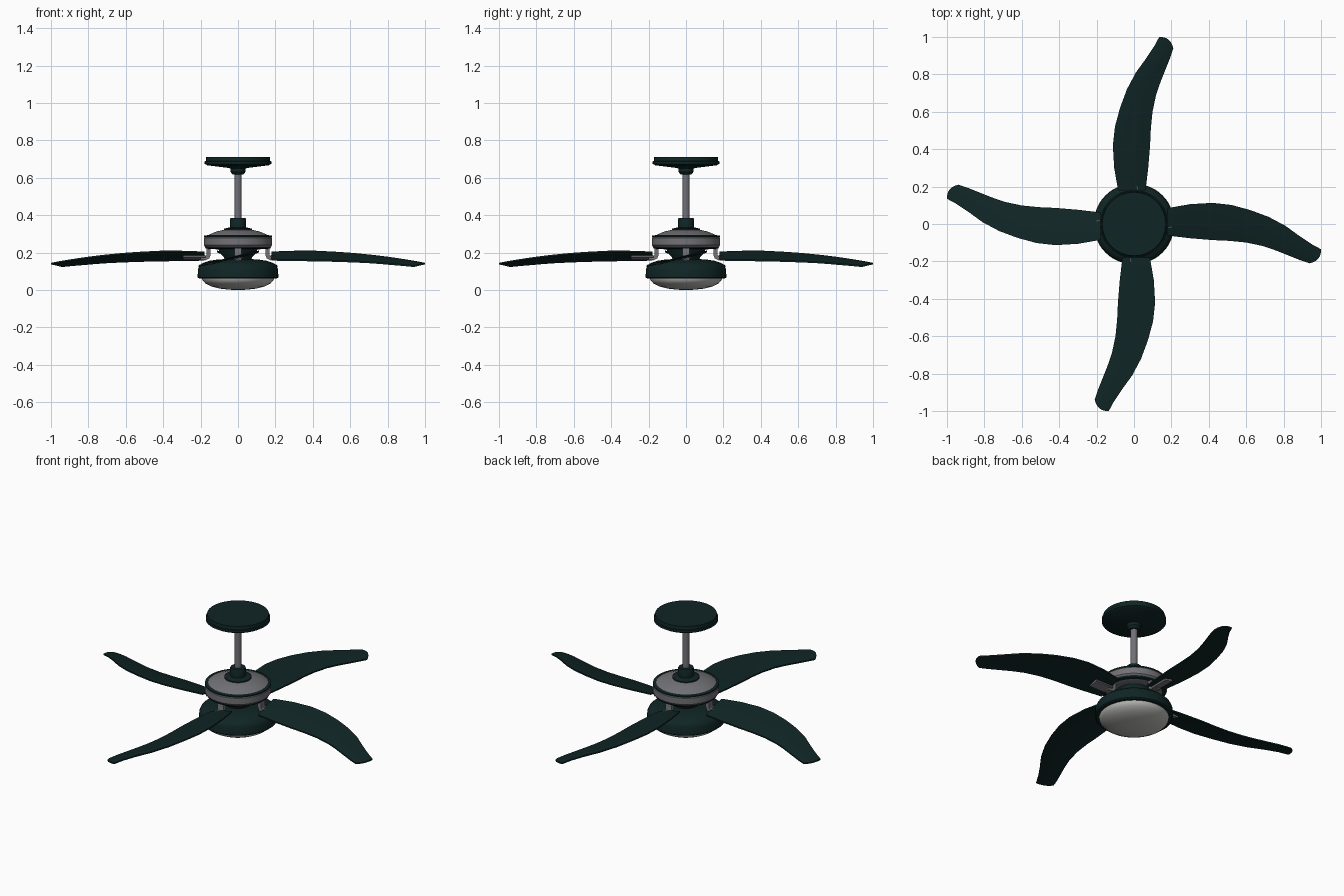
import bpy, bmesh, math
from mathutils import Matrix, Vector

cube = bpy.data.objects.get("Cube")
if cube:
    bpy.data.objects.remove(cube)


def material(name, rgb, rough):
    m = bpy.data.materials.new(name)
    m.use_nodes = True
    m.diffuse_color = (*rgb, 1)
    m.roughness = rough
    bsdf = m.node_tree.nodes["Principled BSDF"]
    bsdf.inputs["Base Color"].default_value = (*rgb, 1)
    bsdf.inputs["Roughness"].default_value = rough
    return m


GREEN = material("dark green", (0.005, 0.018, 0.018), 0.6)
GREY = material("metal grey", (0.17, 0.165, 0.18), 0.5)
GLASS = material("frosted glass", (0.5, 0.5, 0.48), 0.5)


def finish(name, bm, mat, angle=35):
    """Turn a bmesh into a named, coloured, smooth-shaded object."""
    bmesh.ops.recalc_face_normals(bm, faces=bm.faces)
    mesh = bpy.data.meshes.new(name)
    bm.to_mesh(mesh)
    bm.free()
    mesh.materials.append(mat)
    ob = bpy.data.objects.new(name, mesh)
    bpy.context.collection.objects.link(ob)
    bpy.ops.object.select_all(action='DESELECT')
    bpy.context.view_layer.objects.active = ob
    ob.select_set(True)
    bpy.ops.object.shade_smooth_by_angle(angle=math.radians(angle))
    return ob


def lathe(name, profile, mat, steps=48):
    """Spin a (radius, height) profile about the vertical axis."""
    bm = bmesh.new()
    vs = [bm.verts.new((r, 0, z)) for r, z in profile]
    es = [bm.edges.new(p) for p in zip(vs, vs[1:])]
    bmesh.ops.spin(bm, geom=vs + es, cent=(0, 0, 0), axis=(0, 0, 1),
                   angle=math.tau, steps=steps)
    bmesh.ops.remove_doubles(bm, verts=bm.verts, dist=0.0005)
    return finish(name, bm, mat)


# Ceiling canopy, rod and collar
lathe("canopy", [(0, .71), (.17, .71), (.172, .69), (.178, .688), (.178, .675),
                 (.165, .667), (.06, .654), (.04, .65), (.04, .632),
                 (.03, .618), (0, .618)], GREEN)
lathe("down_rod", [(.019, .64), (.019, .35)], GREY, 24)
lathe("rod_collar", [(0, .385), (.04, .385), (.043, .38), (.043, .335),
                     (.075, .328), (.075, .318), (0, .318)], GREEN)

# Motor housing with dark trim rings
lathe("motor_housing", [(0, .325), (.07, .323), (.115, .313), (.15, .298),
                        (.168, .29), (.178, .285), (.183, .278), (.183, .24),
                        (.176, .232), (.168, .226), (.12, .218), (0, .218)], GREY)
lathe("upper_trim_ring", [(.165, .293), (.182, .29), (.182, .283), (.165, .281),
                          (.165, .293)], GREEN)
lathe("lower_trim_ring", [(.155, .231), (.177, .231), (.173, .223), (.155, .219),
                          (.155, .231)], GREEN)

# Neck, light bowl and glass dome
lathe("neck", [(0, .222), (.105, .222), (.1, .2), (.075, .175), (.07, .15),
               (0, .15)], GREEN)
lathe("light_bowl", [(0, .166), (.11, .163), (.155, .156), (.19, .144),
                     (.206, .13), (.214, .112), (.216, .068), (.208, .062),
                     (.19, .062), (.19, .07), (0, .07)], GREEN)
lathe("glass_dome", [(.194, .066), (.19, .052), (.175, .036), (.145, .02),
                     (.1, .008), (.05, .002), (0, 0)], GLASS)

# Blade stations: trailing edge point, leading edge point
STATIONS = [
    ((.18, .085, .206), (.18, -.062, .165)),
    ((.30, .106, .210), (.30, -.076, .163)),
    ((.42, .113, .210), (.42, -.086, .161)),
    ((.52, .102, .205), (.51, -.090, .159)),
    ((.62, .075, .198), (.60, -.099, .156)),
    ((.72, .038, .188), (.69, -.118, .152)),
    ((.81, -.010, .177), (.76, -.142, .147)),
    ((.89, -.068, .165), (.83, -.170, .141)),
    ((.95, -.108, .155), (.89, -.194, .136)),
    ((1.0, -.135, .145), (.94, -.210, .131)),
]
ACROSS = 6
THICK = .008


def blade(name, turn):
    bm = bmesh.new()
    rows = []
    for i, (a, b) in enumerate(STATIONS):
        a, b = Vector(a), Vector(b)
        row = []
        for k in range(ACROSS + 1):
            t = k / ACROSS
            p = a.lerp(b, t)
            hump = 4 * t * (1 - t)
            p.z += .004 * hump
            if i == len(STATIONS) - 1:      # rounded tip
                p += Vector((.016, -.012, 0)) * hump
                p.x = min(p.x, 1.0)
            row.append(bm.verts.new(p))
        rows.append(row)
    for r, s in zip(rows, rows[1:]):
        for k in range(ACROSS):
            bm.faces.new((r[k], r[k + 1], s[k + 1], s[k]))
    # Thicken downward
    top = bm.faces[:]
    ret = bmesh.ops.extrude_face_region(bm, geom=top, use_keep_orig=True)
    low = [g for g in ret["geom"] if isinstance(g, bmesh.types.BMVert)]
    bmesh.ops.translate(bm, verts=low, vec=(0, 0, -THICK))
    bmesh.ops.transform(bm, matrix=turn, verts=bm.verts)
    finish(name, bm, GREEN)


def bracket(name, turn):
    """Bent arm swept from a flat bar, with a tilted plate under the blade."""
    bm = bmesh.new()
    path = [(.157, .235), (.157, .19), (.162, .176), (.175, .17), (.2, .171)]
    half_w, half_t = .02, .011
    rings = []
    for i, (x, z) in enumerate(path):
        x0, z0 = path[max(i - 1, 0)]
        x1, z1 = path[min(i + 1, len(path) - 1)]
        n = Vector((z0 - z1, 0, x1 - x0)).normalized() * half_t
        c = Vector((x, 0, z))
        w = Vector((0, half_w, 0))
        rings.append([bm.verts.new(p) for p in
                      (c + n + w, c + n - w, c - n - w, c - n + w)])
    for r, s in zip(rings, rings[1:]):
        for k in range(4):
            j = (k + 1) % 4
            bm.faces.new((r[k], r[j], s[j], s[k]))
    bm.faces.new(rings[0])
    bm.faces.new(rings[-1])
    plate = (Matrix.Translation((.235, .002, .174))
             @ Matrix.Rotation(.26, 4, 'X')
             @ Matrix.Diagonal((.12, .055, .012, 1)))
    bmesh.ops.create_cube(bm, size=1, matrix=plate)
    bmesh.ops.transform(bm, matrix=turn, verts=bm.verts)
    finish(name, bm, GREY)


# Four blades with their brackets
for i, side in enumerate(("left", "back", "right", "front")):
    turn = Matrix.Rotation(i * math.pi / 2, 4, 'Z')
    blade(side + "_blade", turn)
    bracket(side + "_blade_bracket", turn)
